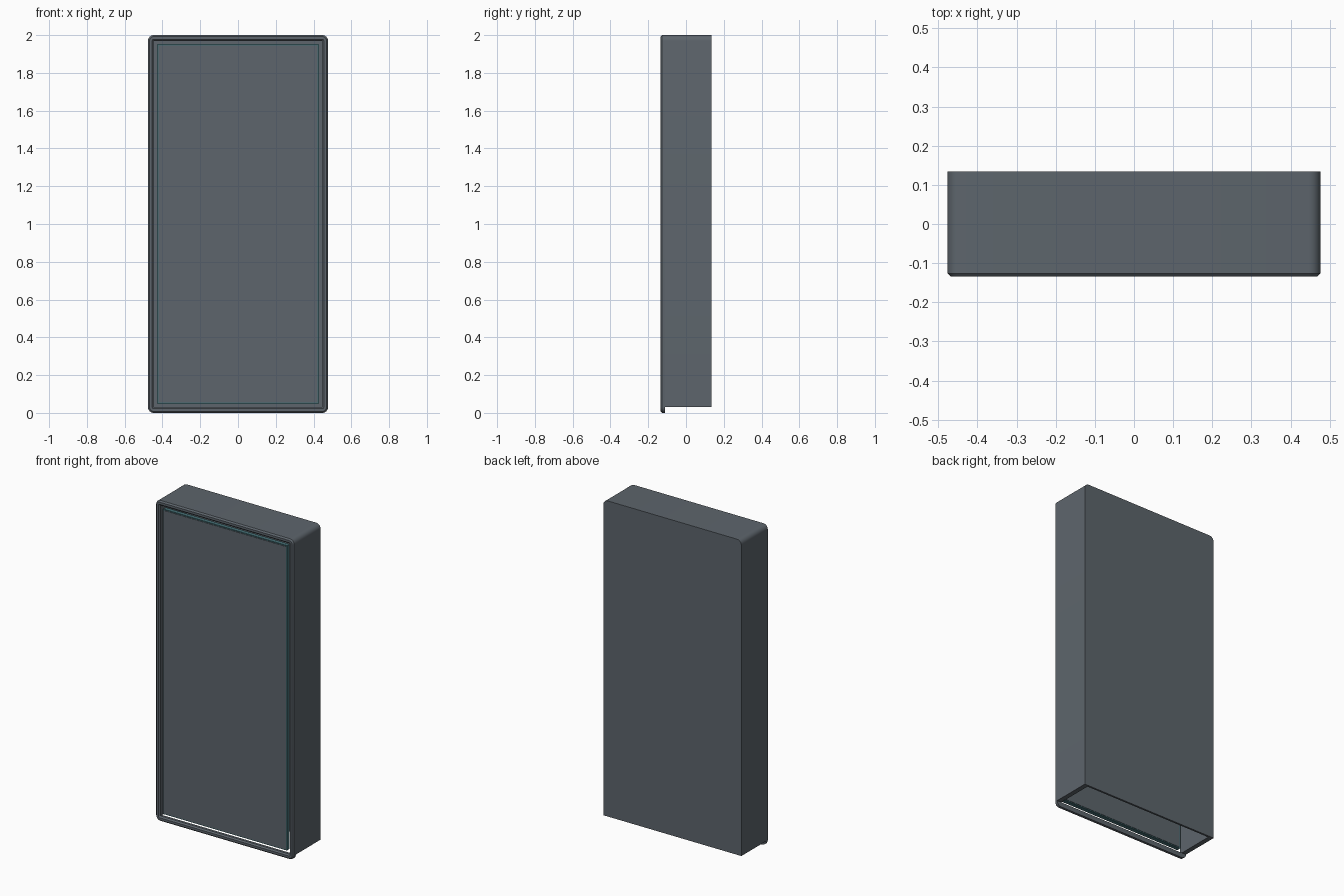
import bpy, bmesh, math

if "Cube" in bpy.data.objects:
    bpy.data.objects.remove(bpy.data.objects["Cube"])

HALF_W, HEIGHT, DEPTH = 0.4765, 2.0, 0.1345
CORNER = 0.03
DARK = bpy.data.materials.new("slate")
DARK.diffuse_color = (0.11, 0.13, 0.15, 1)
DARK.use_nodes = True
DARK.node_tree.nodes["Principled BSDF"].inputs["Base Color"].default_value = DARK.diffuse_color
TEAL = bpy.data.materials.new("teal")
TEAL.diffuse_color = (0.06, 0.16, 0.18, 1)
TEAL.use_nodes = True
TEAL.node_tree.nodes["Principled BSDF"].inputs["Base Color"].default_value = TEAL.diffuse_color


def rounded_loop(d, y, steps=6):
    """Rounded rectangle, inset by d from the outer outline, at depth y."""
    r = max(CORNER - d, 0.003)
    x, z0, z1 = HALF_W - d - r, d + r, HEIGHT - d - r
    pts = []
    for cx, cz, start in ((x, z1, 0), (-x, z1, 90), (-x, z0, 180), (x, z0, 270)):
        for i in range(steps + 1):
            a = math.radians(start + 90 * i / steps)
            pts.append((cx + r * math.cos(a), y, cz + r * math.sin(a)))
    return pts


def arch(d, y, bottom=0.03, steps=6):
    """Outline with rounded top corners and square feet."""
    pts = rounded_loop(d, y, steps)[:2 * (steps + 1)]
    x = HALF_W - d
    return [(x, y, bottom)] + pts + [(-x, y, bottom)]


def finish(bm, name, mat):
    bmesh.ops.recalc_face_normals(bm, faces=bm.faces)
    mesh = bpy.data.meshes.new(name)
    bm.to_mesh(mesh)
    bm.free()
    obj = bpy.data.objects.new(name, mesh)
    bpy.context.collection.objects.link(obj)
    mesh.materials.append(mat)
    bpy.ops.object.select_all(action='DESELECT')
    obj.select_set(True)
    bpy.context.view_layer.objects.active = obj
    bpy.ops.object.shade_smooth_by_angle(angle=math.radians(30))
    return obj


def bridge(bm, a, b, closed=True):
    n = len(a)
    for i in range(n if closed else n - 1):
        j = (i + 1) % n
        bm.faces.new((a[i], a[j], b[j], b[i]))


def ring(name, profile, mat):
    """Sweep a closed (inset, y) profile around the outline."""
    bm = bmesh.new()
    loops = [[bm.verts.new(p) for p in rounded_loop(d, y)] for d, y in profile]
    for i, loop in enumerate(loops):
        bridge(bm, loop, loops[(i + 1) % len(loops)])
    return finish(bm, name, mat)


def box(name, x0, x1, y0, y1, z0, z1, mat):
    bm = bmesh.new()
    bmesh.ops.create_cube(bm, size=1)
    for v in bm.verts:
        v.co = (x1 if v.co.x > 0 else x0, y1 if v.co.y > 0 else y0,
                z1 if v.co.z > 0 else z0)
    return finish(bm, name, mat)


def open_shell(name, outer, inner, y0, y1, mat):
    """Wall over both sides and the top, open at the bottom."""
    bm = bmesh.new()
    a, b, c, d = [[bm.verts.new(p) for p in arch(i, y)]
                  for i, y in ((outer, y0), (outer, y1), (inner, y1), (inner, y0))]
    for p, q in ((a, b), (b, c), (c, d), (d, a)):
        bridge(bm, p, q, closed=False)
    bm.faces.new((a[0], b[0], c[0], d[0]))
    bm.faces.new((a[-1], b[-1], c[-1], d[-1]))
    return finish(bm, name, mat)


# Front frame with chamfered edges
ring("front_frame", [(0, -0.11), (0, -0.126), (0.008, -DEPTH), (0.022, -DEPTH),
                     (0.03, -0.126), (0.03, -0.11)], DARK)

# Cabinet walls, open at the bottom
open_shell("cabinet_shell", 0.0, 0.03, -0.11, DEPTH, DARK)

# Back plate closing the shell
bm = bmesh.new()
front = [bm.verts.new(p) for p in arch(0.03, DEPTH - 0.012)]
back = [bm.verts.new(p) for p in arch(0.03, DEPTH)]
bridge(bm, front, back)
bm.faces.new(front)
bm.faces.new(back)
finish(bm, "back_plate", DARK)

# Front panel almost flush with the frame, edged in teal, with a narrow gap
box("front_panel", -0.422, 0.422, -0.13, -0.1, 0.0545, 1.9455, DARK)
ring("panel_trim", [(0.048, -0.127), (0.0545, -0.127), (0.0545, -0.102),
                    (0.048, -0.102)], TEAL)
